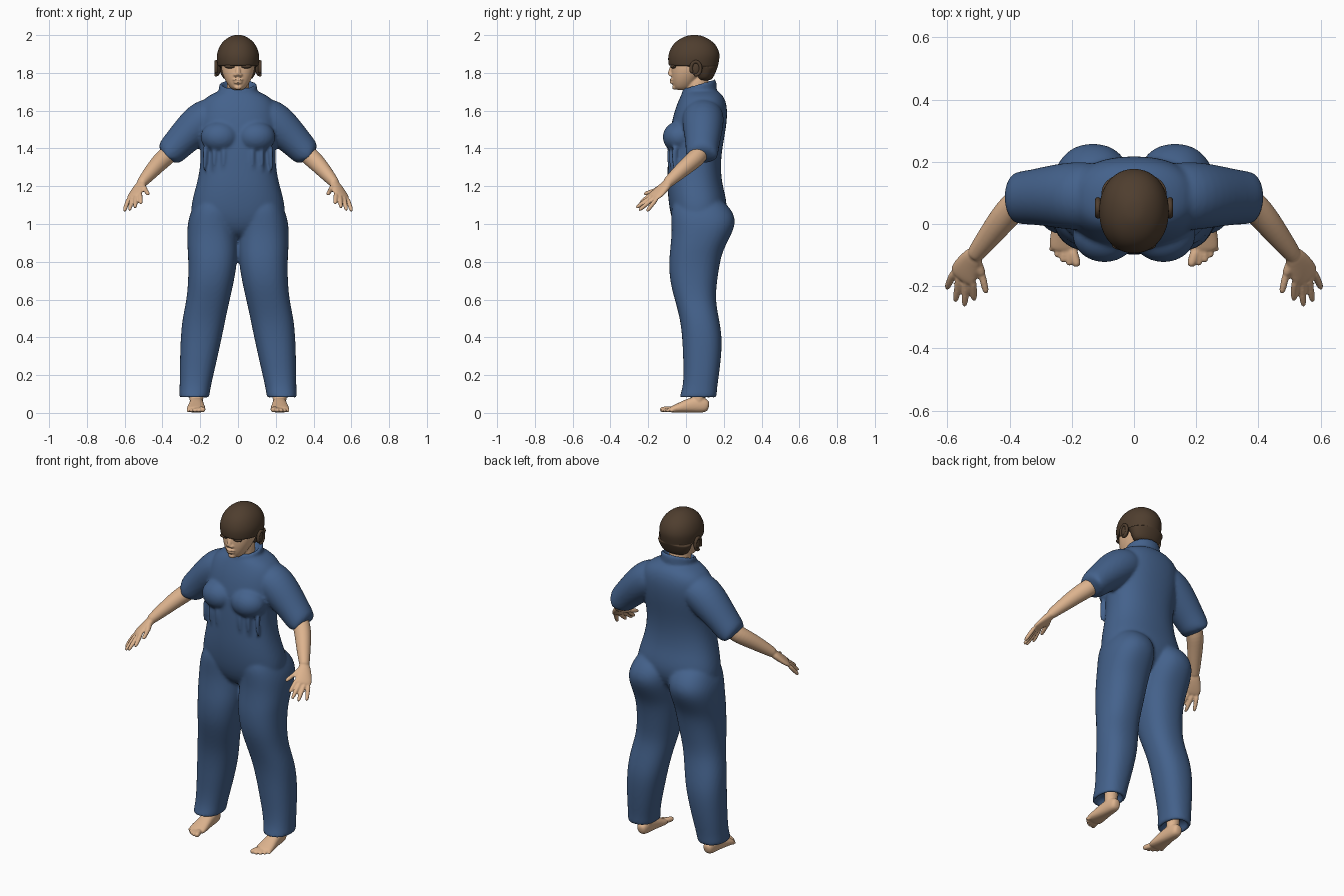
import bpy, bmesh, math
from mathutils import Vector, Matrix


def material(name, rgb):
    m = bpy.data.materials.new(name)
    m.diffuse_color = (*rgb, 1)
    return m


BLUE = material("blue cloth", (0.058, 0.122, 0.262))
SKIN = material("skin", (0.72, 0.45, 0.27))
HAIR = material("brown hair", (0.078, 0.048, 0.028))


def unit_ring(n, p):
    for i in range(n):
        a = 2 * math.pi * i / n
        c, s = math.cos(a), math.sin(a)
        yield (math.copysign(abs(c) ** (2 / p), c), math.copysign(abs(s) ** (2 / p), s))


def skin_rings(bm, rings):
    """Bridge rings of points and close both ends."""
    vs = [[bm.verts.new(p) for p in r] for r in rings]
    n = len(vs[0])
    for a, b in zip(vs, vs[1:]):
        for i in range(n):
            bm.faces.new((a[i], a[(i + 1) % n], b[(i + 1) % n], b[i]))
    bm.faces.new(vs[0])
    bm.faces.new(vs[-1])


def stack(bm, rows, side=1, n=28, p=2.3, tilt=0):
    """Horizontal sections: (z, x0, x1, y_front, y_back)."""
    rings = []
    for z, x0, x1, y0, y1 in rows:
        cx, cy, a, b = (x0 + x1) / 2, (y0 + y1) / 2, (x1 - x0) / 2, (y1 - y0) / 2
        rings.append([(side * (cx + a * c), cy + b * s, z + tilt * b * s)
                      for c, s in unit_ring(n, p)])
    skin_rings(bm, rings)


def tube(bm, rows, side=1, ref=(0, 1, 0), n=16, p=2):
    """Sections square to a path: (x, y, z, radius across ref, radius along ref)."""
    pts = [Vector(r[:3]) for r in rows]
    rings = []
    for i, r in enumerate(rows):
        t = (pts[min(i + 1, len(pts) - 1)] - pts[max(i - 1, 0)]).normalized()
        u = t.cross(Vector(ref)).normalized()
        v = u.cross(t)
        ring = [pts[i] + u * (r[3] * c) + v * (r[4] * s) for c, s in unit_ring(n, p)]
        rings.append([(side * q.x, q.y, q.z) for q in ring])
    skin_rings(bm, rings)


def finger(bm, a, b, r, side):
    """Short tapered tube with a rounded tip."""
    a, b = Vector(a), Vector(b)
    rows = [(*a.lerp(b, t), r * k, r * k)
            for t, k in ((0, 1), (0.5, 1), (0.85, 0.9), (0.98, 0.65), (1.02, 0.3))]
    tube(bm, rows, side, ref=(1, 0, 0), n=10)


def ball(bm, c, r):
    bmesh.ops.create_uvsphere(bm, u_segments=20, v_segments=12, radius=1,
                              matrix=Matrix.Translation(c) @ Matrix.Diagonal((*r, 1)))


def finish(name, bm, mat, voxel=0, smooth=3):
    bmesh.ops.recalc_face_normals(bm, faces=bm.faces)
    for f in bm.faces:
        f.smooth = True
    me = bpy.data.meshes.new(name)
    bm.to_mesh(me)
    bm.free()
    me.materials.append(mat)
    ob = bpy.data.objects.new(name, me)
    bpy.context.collection.objects.link(ob)
    sub = ob.modifiers.new("round", 'SUBSURF')
    sub.levels = sub.render_levels = 2
    if voxel:  # fuse overlapping volumes into one skin
        rm = ob.modifiers.new("fuse", 'REMESH')
        rm.mode, rm.voxel_size, rm.use_smooth_shade = 'VOXEL', voxel, True
        sm = ob.modifiers.new("soften", 'SMOOTH')
        sm.factor, sm.iterations = 0.5, smooth
    return ob


# ---- jumpsuit: torso, collar, legs, sleeves fused together
bm = bmesh.new()
stack(bm, [(z, -w, w, f, b) for z, w, f, b in (
    (0.92, 0.08, -0.02, 0.12), (1.0, 0.25, -0.072, 0.20), (1.1, 0.252, -0.092, 0.225),
    (1.2, 0.222, -0.100, 0.193), (1.3, 0.200, -0.098, 0.183), (1.4, 0.198, -0.095, 0.192),
    (1.5, 0.215, -0.085, 0.212), (1.6, 0.215, -0.062, 0.222), (1.665, 0.185, -0.035, 0.208),
    (1.70, 0.115, -0.018, 0.178), (1.715, 0.07, 0.0, 0.14))])
# collar, lower in front and hollow inside
stack(bm, [(z, -w, w, 0.07 - d, 0.07 + d) for z, w, d in (
    (1.66, 0.11, 0.10), (1.70, 0.098, 0.092), (1.745, 0.105, 0.092),
    (1.745, 0.082, 0.07), (1.70, 0.075, 0.065))], p=2, tilt=0.3)
for s in (1, -1):
    # trouser leg with hollow hem
    stack(bm, [
        (1.15, 0.04, 0.20, -0.05, 0.16), (1.09, 0.006, 0.24, -0.08, 0.235),
        (1.02, 0.0, 0.266, -0.078, 0.268), (0.95, 0.0, 0.27, -0.076, 0.245),
        (0.87, 0.0, 0.268, -0.084, 0.2), (0.8, 0.004, 0.263, -0.091, 0.18),
        (0.7, 0.02, 0.264, -0.087, 0.165), (0.6, 0.043, 0.272, -0.06, 0.155),
        (0.5, 0.065, 0.295, -0.032, 0.175), (0.4, 0.085, 0.304, -0.02, 0.192),
        (0.3, 0.107, 0.307, -0.016, 0.187), (0.2, 0.13, 0.309, -0.012, 0.175),
        (0.12, 0.148, 0.309, -0.02, 0.163), (0.075, 0.152, 0.314, -0.04, 0.163),
        (0.075, 0.172, 0.294, -0.02, 0.143), (0.13, 0.176, 0.288, -0.008, 0.138)], s)
    # short sleeve with hollow cuff
    tube(bm, [
        (0.08, 0.09, 1.60, 0.08, 0.10), (0.175, 0.09, 1.56, 0.112, 0.115),
        (0.265, 0.09, 1.477, 0.095, 0.100), (0.33, 0.086, 1.41, 0.081, 0.088),
        (0.383, 0.083, 1.352, 0.078, 0.085), (0.384, 0.083, 1.351, 0.056, 0.063),
        (0.35, 0.083, 1.39, 0.05, 0.056)], s, n=24)
    ball(bm, (s * 0.095, -0.035, 1.46), (0.105, 0.09, 0.085))  # chest
    for x in (0.075, 0.125, 0.175):  # hanging folds
        tube(bm, [(x, -0.085 + x * x, 1.42, 0.012, 0.016), (x, -0.098 + x * x, 1.36, 0.012, 0.016),
                  (x + 0.004, -0.088 + x * x, 1.27, 0.006, 0.008)], s, ref=(0, 1, 0), n=10)
finish("jumpsuit", bm, BLUE, 0.0095, 4)

# ---- forearms and hands
SPREAD = Vector((0.85, 0.35, -0.4))
TIPS = ((0.514, -0.244, 1.108), (0.545, -0.263, 1.086), (0.574, -0.248, 1.073), (0.602, -0.207, 1.068))
for s, label in ((1, "left"), (-1, "right")):
    bm = bmesh.new()
    tube(bm, [(0.32, 0.09, 1.42, 0.045, 0.045), (0.375, 0.07, 1.362, 0.051, 0.05),
              (0.42, 0.02, 1.322, 0.047, 0.046), (0.465, -0.04, 1.27, 0.039, 0.039),
              (0.507, -0.092, 1.222, 0.029, 0.030), (0.515, -0.105, 1.21, 0.025, 0.027)], s)
    tube(bm, [(0.502, -0.085, 1.227, 0.024, 0.026), (0.526, -0.12, 1.19, 0.022, 0.040),
              (0.547, -0.158, 1.156, 0.017, 0.050), (0.557, -0.18, 1.138, 0.011, 0.045)],
         s, ref=SPREAD)
    for k, tip in zip((-0.036, -0.012, 0.012, 0.034), TIPS):
        finger(bm, Vector((0.549, -0.163, 1.152)) + SPREAD * k, tip, 0.0125, s)
    finger(bm, (0.515, -0.105, 1.205), (0.488, -0.165, 1.178), 0.018, s)
    finger(bm, (0.492, -0.15, 1.183), (0.475, -0.222, 1.158), 0.0125, s)
    finish(label + "_arm", bm, SKIN, 0.005, 2)

    # ---- bare foot with toes
    bm = bmesh.new()
    tube(bm, [(0.220, 0.122, 0.034, 0.016, 0.014), (0.220, 0.112, 0.036, 0.034, 0.030),
              (0.220, 0.07, 0.046, 0.046, 0.036), (0.220, 0.02, 0.040, 0.040, 0.040),
              (0.221, -0.03, 0.028, 0.028, 0.048), (0.222, -0.07, 0.019, 0.019, 0.052),
              (0.223, -0.09, 0.016, 0.012, 0.044)], s, ref=(1, 0, 0), p=2.4)
    tube(bm, [(0.22, 0.065, 0.03, 0.04, 0.034), (0.22, 0.068, 0.10, 0.036, 0.034),
              (0.22, 0.07, 0.22, 0.045, 0.045)], s)
    for x, y, r in ((0.182, -0.136, 0.017), (0.207, -0.133, 0.0125), (0.229, -0.122, 0.012),
                    (0.249, -0.106, 0.0115), (0.267, -0.087, 0.011)):
        finger(bm, (0.5 * x + 0.111, y + 0.06, 0.02), (x, y, r), r, s)
    finish(label + "_foot", bm, SKIN, 0.005, 2)

# ---- face, neck, nose and lips
bm = bmesh.new()
stack(bm, [(z, -w, w, f, b) for z, w, f, b in (
    (1.708, 0.022, -0.048, 0.0), (1.72, 0.042, -0.064, 0.03), (1.755, 0.066, -0.074, 0.06),
    (1.80, 0.085, -0.079, 0.10), (1.84, 0.092, -0.078, 0.13), (1.89, 0.09, -0.07, 0.13))], p=2.2)
stack(bm, [(1.66, -0.065, 0.065, -0.005, 0.13), (1.72, -0.058, 0.058, -0.005, 0.12),
           (1.80, -0.06, 0.06, 0.0, 0.12)], p=2)
tube(bm, [(0, -0.072, 1.84, 0.010, 0.010), (0, -0.08, 1.815, 0.011, 0.012),
          (0, -0.088, 1.795, 0.012, 0.014), (0, -0.078, 1.784, 0.008, 0.012)], ref=(1, 0, 0))
for x in (-0.013, 0.013):
    ball(bm, (x, -0.08, 1.79), (0.010, 0.011, 0.009))  # nostril wings
ball(bm, (0, -0.074, 1.764), (0.028, 0.014, 0.007))
ball(bm, (0, -0.072, 1.749), (0.024, 0.014, 0.007))
ball(bm, (0, -0.060, 1.724), (0.022, 0.014, 0.014))
finish("head", bm, SKIN, 0.005, 2)

# ---- hair cap: straight fringe in front, lower at the nape
bm = bmesh.new()
stack(bm, [(z, -w, w, f, b) for z, w, f, b in (
    (1.758, 0.06, 0.065, 0.128), (1.775, 0.085, 0.055, 0.146), (1.825, 0.104, 0.045, 0.166),
    (1.834, 0.106, 0.03, 0.169), (1.836, 0.107, -0.09, 0.17), (1.842, 0.109, -0.093, 0.171),
    (1.87, 0.113, -0.096, 0.177), (1.90, 0.113, -0.094, 0.18), (1.94, 0.10, -0.078, 0.166),
    (1.97, 0.077, -0.050, 0.137), (1.99, 0.048, -0.014, 0.102), (2.001, 0.02, 0.02, 0.066))], p=2.1)
finish("hair", bm, HAIR)

# ---- ears tucked under hair, and lashes below the fringe
bm = bmesh.new()
for s in (1, -1):
    ball(bm, (s * 0.108, 0.052, 1.822), (0.016, 0.026, 0.038))
    loop = [(0.116, 0.052 + 0.026 * math.cos(a), 1.824 + 0.036 * math.sin(a), 0.010, 0.010)
            for a in [i * math.pi / 8 for i in range(-5, 11)]]
    tube(bm, loop, s, ref=(1, 0, 0), n=8)
finish("ears", bm, HAIR)
bm = bmesh.new()
for s in (1, -1):
    ball(bm, (s * 0.042, -0.066, 1.834), (0.030, 0.018, 0.011))
finish("lashes", bm, HAIR)
